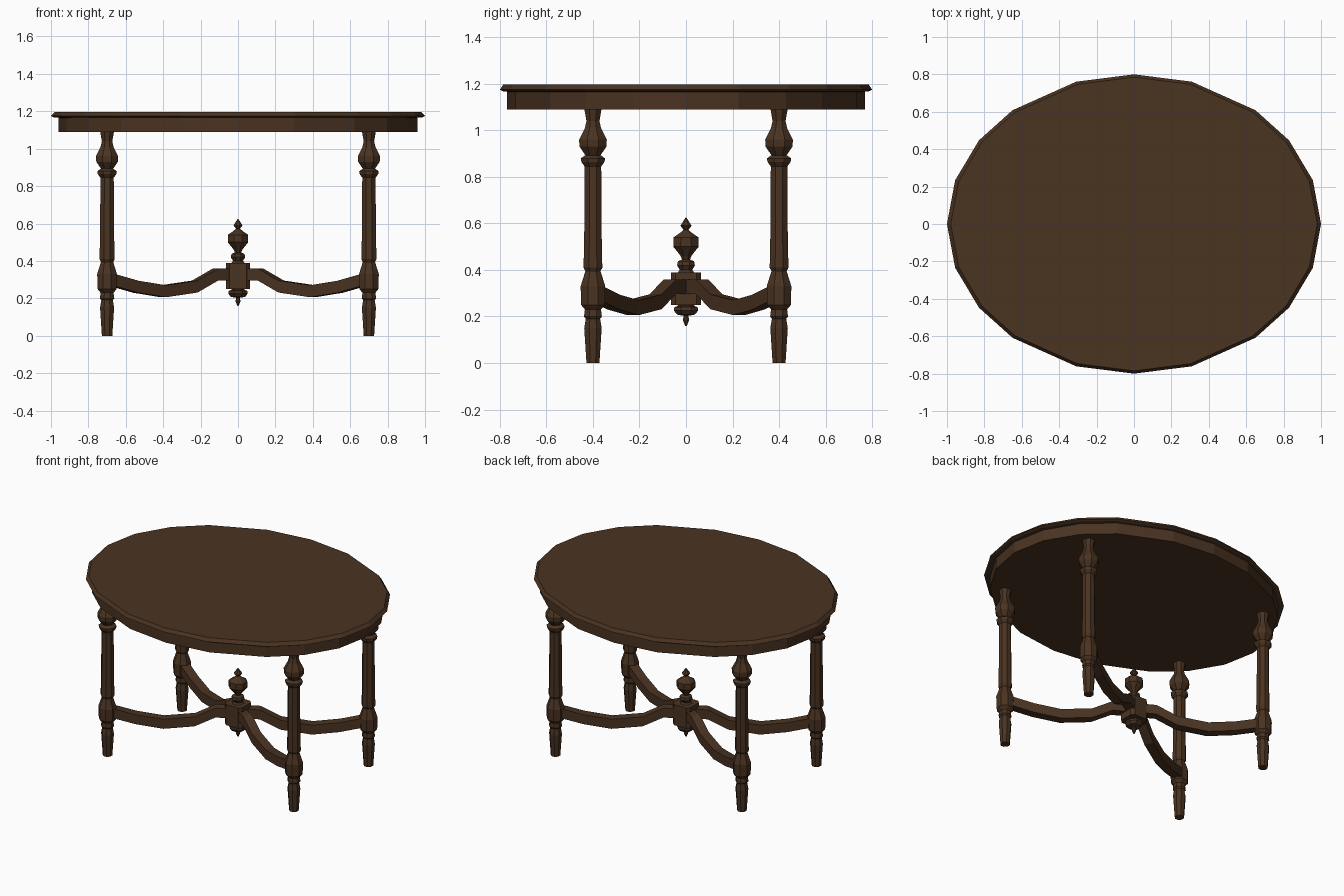
import bpy, bmesh, math
from mathutils import Vector

if "Cube" in bpy.data.objects:
    bpy.data.objects.remove(bpy.data.objects["Cube"])

wood = bpy.data.materials.new("dark walnut")
wood.diffuse_color = (0.068, 0.033, 0.0155, 1)
wood.use_nodes = True
wood.node_tree.nodes["Principled BSDF"].inputs["Base Color"].default_value = wood.diffuse_color


def make(name, bm):
    bmesh.ops.recalc_face_normals(bm, faces=bm.faces)
    me = bpy.data.meshes.new(name)
    bm.to_mesh(me)
    bm.free()
    me.materials.append(wood)
    ob = bpy.data.objects.new(name, me)
    bpy.context.collection.objects.link(ob)
    return ob


def skin(name, rings):
    """Join equal-length rings of points with quads and cap both ends."""
    bm = bmesh.new()
    vs = [[bm.verts.new(p) for p in r] for r in rings]
    n = len(vs[0])
    for a, b in zip(vs, vs[1:]):
        for i in range(n):
            j = (i + 1) % n
            bm.faces.new((a[i], a[j], b[j], b[i]))
    bm.faces.new(vs[0])
    bm.faces.new(vs[-1])
    return make(name, bm)


def turned(name, profile, x=0, y=0, sides=8):
    """Turned part from (radius, height) pairs, flats facing the axes."""
    k = 1 / math.cos(math.pi / sides) ** 0.5
    rings = []
    for r, z in profile:
        rings.append([(x + r * k * math.cos((i + .5) * math.tau / sides),
                       y + r * k * math.sin((i + .5) * math.tau / sides), z)
                      for i in range(sides)])
    return skin(name, rings)


# Oval top: slightly uneven facets, mirrored in all quadrants
quarter = [0, 17, 34, 49.5, 72]
angles = (quarter + [90] + [180 - a for a in quarter[:0:-1]])
angles = [math.radians(a) for a in angles + [a + 180 for a in angles]]


def oval(rx, ry, z):
    return [(rx * math.cos(a), ry * math.sin(a), z) for a in angles]


skin("table_top", [oval(.955, .762, 1.165), oval(.985, .787, 1.168),
                   oval(1.0, .80, 1.175), oval(.98, .785, 1.197)])
skin("apron", [oval(.96, .77, 1.09), oval(.96, .77, 1.17)])

# Four turned legs
leg = [(.029, 0), (.039, .15), (.032, .19), (.040, .20), (.036, .23),
       (.053, .25), (.055, .33), (.042, .37), (.034, .395), (.042, .41),
       (.039, .55), (.037, .845), (.052, .865), (.054, .88), (.034, .893),
       (.060, .93), (.062, .96), (.036, 1.01), (.029, 1.04), (.040, 1.10)]
# Curved stretchers: (fraction from centre to leg, centre height)
wave = [(0, .328), (.17, .328), (.33, .263), (.57, .238), (.78, .262), (.98, .302)]
for sx, sy, label in ((-1, -1, "front_left"), (1, -1, "front_right"),
                      (-1, 1, "back_left"), (1, 1, "back_right")):
    turned(label + "_leg", leg, .7 * sx, .4 * sy)
    side = Vector((-.4 * sy, .7 * sx, 0)).normalized() * .03
    rings = []
    for t, z in wave:
        c = Vector((.7 * sx * t, .4 * sy * t, z))
        up = Vector((0, 0, .032))
        rings.append([c - side - up, c + side - up, c + side + up, c - side + up])
    skin(label + "_stretcher", rings)

# Central block where the stretchers meet
bm = bmesh.new()
bmesh.ops.create_cube(bm, size=1)
for v in bm.verts:
    v.co = Vector((v.co.x * .13, v.co.y * .13, v.co.z * .14 + .32))
bmesh.ops.bevel(bm, geom=[e for e in bm.edges
                          if abs(e.verts[0].co.z - e.verts[1].co.z) > .1],
                offset=.02, segments=1, affect='EDGES')
make("centre_block", bm)

# Urn finial above and pendant below the block
turned("urn_finial", [(.045, .38), (.028, .40), (.040, .42), (.036, .437),
                      (.018, .445), (.024, .46), (.048, .49), (.057, .50),
                      (.056, .54), (.026, .56), (.011, .572), (.025, .59),
                      (.002, .625)])
turned("pendant", [(.004, .16), (.014, .185), (.010, .203), (.040, .208),
                   (.054, .225), (.052, .24), (.036, .245), (.042, .26)])
